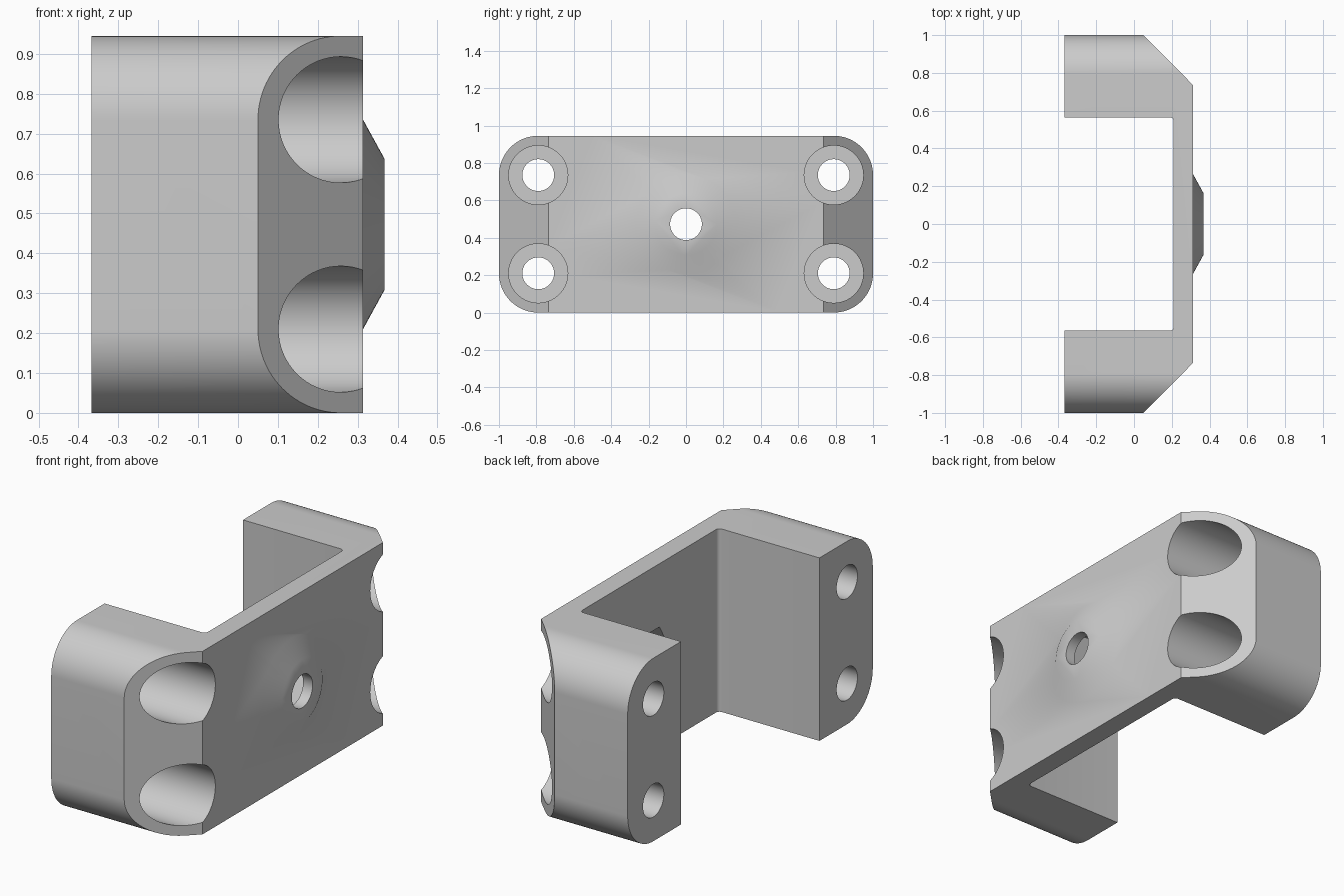
import bpy, bmesh, math
from mathutils import Matrix, Vector

cube = bpy.data.objects.get("Cube")
if cube:
    bpy.data.objects.remove(cube, do_unlink=True)

HEIGHT = 0.945
MID = HEIGHT / 2
BACK, INNER, OUTER, BOSS = -0.367, 0.21, 0.313, 0.367
CORNER = 0.21


def make_object(name, bm):
    bmesh.ops.recalc_face_normals(bm, faces=bm.faces)
    mesh = bpy.data.meshes.new(name)
    bm.to_mesh(mesh)
    bm.free()
    obj = bpy.data.objects.new(name, mesh)
    bpy.context.collection.objects.link(obj)
    return obj


def prism(name, points, extrusion):
    bm = bmesh.new()
    face = bm.faces.new([bm.verts.new(p) for p in points])
    new = bmesh.ops.extrude_face_region(bm, geom=[face])["geom"]
    moved = [v for v in new if isinstance(v, bmesh.types.BMVert)]
    bmesh.ops.translate(bm, verts=moved, vec=Vector(extrusion))
    return make_object(name, bm)


def x_cone(name, y, z, x0, x1, r0, r1, sides=64):
    bm = bmesh.new()
    # After the turn the first vertex of the ring points straight up or down
    bmesh.ops.create_cone(bm, cap_ends=True, segments=sides,
                          radius1=r0, radius2=r1, depth=x1 - x0)
    bmesh.ops.transform(bm, verts=bm.verts, matrix=(
        Matrix.Translation(((x0 + x1) / 2, y, z))
        @ Matrix.Rotation(math.pi / 2, 4, 'Y')))
    return make_object(name, bm)


def arc(cy, cz, r, start, end, steps):
    return [(cy + r * math.cos(math.radians(start + (end - start) * i / steps)),
             cz + r * math.sin(math.radians(start + (end - start) * i / steps)))
            for i in range(steps + 1)]


def combine(target, tool, operation):
    mod = target.modifiers.new("combine", 'BOOLEAN')
    mod.operation = operation
    mod.solver = 'EXACT'
    mod.object = tool
    bpy.context.view_layer.update()
    result = bpy.data.meshes.new_from_object(
        target.evaluated_get(bpy.context.evaluated_depsgraph_get()))
    target.modifiers.clear()
    target.data = result
    bpy.data.objects.remove(tool, do_unlink=True)


# U-shaped bracket with chamfered outer corners and small inner fillets
fillet = 0.02
inside = arc(INNER - fillet, 0.565 - fillet, fillet, 90, 0, 6)
half = [(OUTER, 0.735), (0.05, 1.0), (BACK, 1.0), (BACK, 0.565)] + inside
outline = half + [(x, -y) for x, y in reversed(half)]
bracket = prism("bracket", [(x, y, 0) for x, y in outline], (0, 0, HEIGHT))

# Rounded end silhouette
c = 1.0 - CORNER
top = HEIGHT - CORNER
rounded = (arc(c, top, CORNER, 0, 90, 24) + arc(-c, top, CORNER, 90, 180, 24)
           + arc(-c, CORNER, CORNER, 180, 270, 24)
           + arc(c, CORNER, CORNER, 270, 360, 24))
combine(bracket, prism("end_rounding", [(-0.5, y, z) for y, z in rounded],
                       (1, 0, 0)), 'INTERSECT')

# Raised conical boss
combine(bracket, x_cone("boss", 0, MID, OUTER - 0.02, BOSS, 0.3, 0.165), 'UNION')

# Central bolt hole with a hexagonal nut pocket behind it
combine(bracket, x_cone("nut_pocket", 0, MID, 0.1, OUTER, 0.168, 0.168, 6), 'DIFFERENCE')
combine(bracket, x_cone("centre_hole", 0, MID, 0.1, 0.5, 0.085, 0.085), 'DIFFERENCE')

# Counterbored mounting holes
for y in (-c, c):
    for z in (CORNER, top):
        combine(bracket, x_cone("counterbore", y, z, -0.16, 0.5, 0.158, 0.158), 'DIFFERENCE')
        combine(bracket, x_cone("bolt_hole", y, z, -0.5, 0.5, 0.085, 0.085), 'DIFFERENCE')

# Single grey finish
grey = bpy.data.materials.new("plain grey")
grey.use_nodes = True
colour = (0.6, 0.6, 0.6, 1)
grey.diffuse_color = colour
grey.node_tree.nodes["Principled BSDF"].inputs["Base Color"].default_value = colour
bracket.data.materials.clear()
bracket.data.materials.append(grey)
for poly in bracket.data.polygons:
    poly.material_index = 0

bpy.ops.object.select_all(action='DESELECT')
bracket.select_set(True)
bpy.context.view_layer.objects.active = bracket
bpy.ops.object.shade_smooth_by_angle(angle=math.radians(30))
